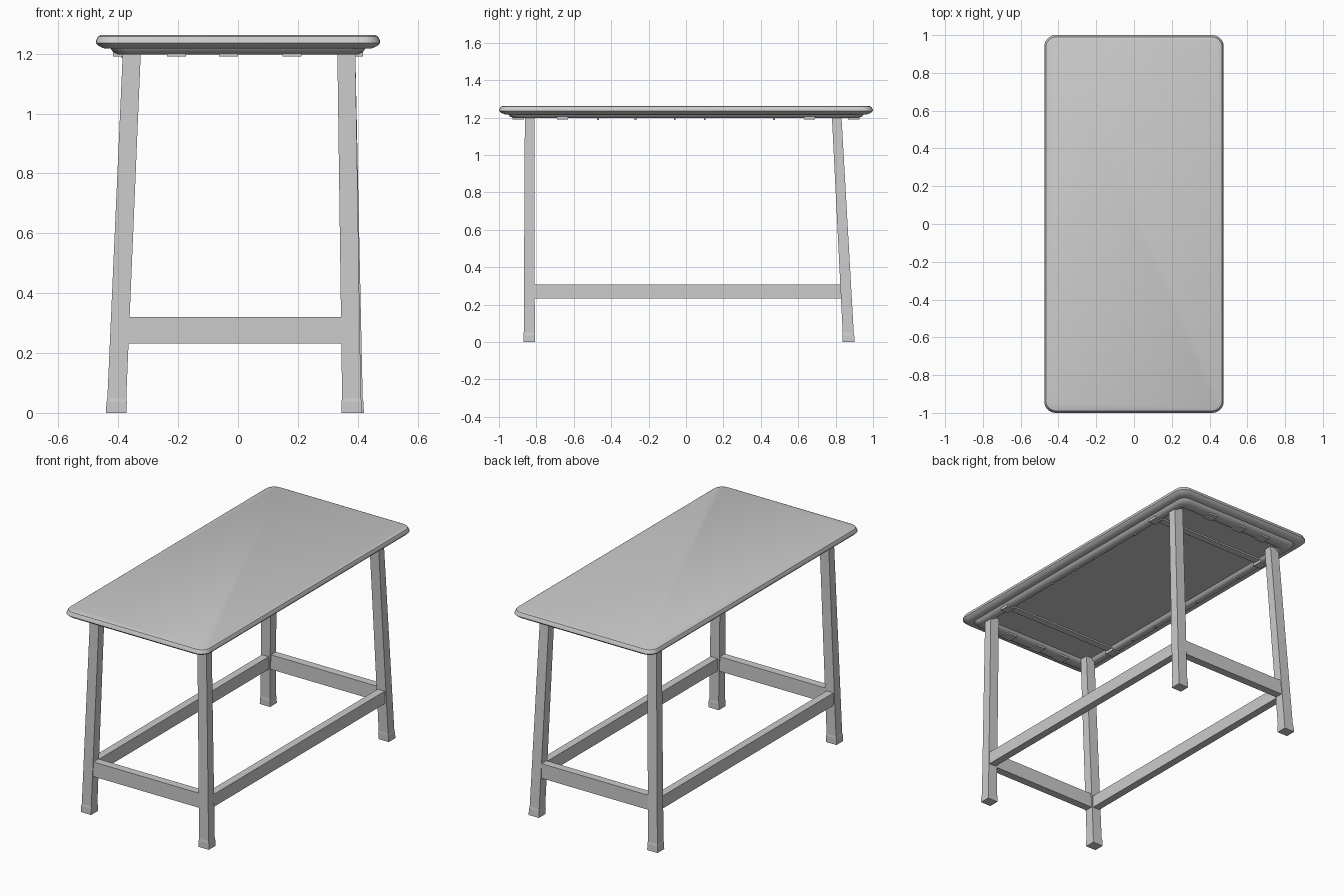
import bpy, bmesh, math

if "Cube" in bpy.data.objects:
    bpy.data.objects.remove(bpy.data.objects["Cube"])


def finish(name, bm, smooth=False):
    bmesh.ops.recalc_face_normals(bm, faces=bm.faces)
    me = bpy.data.meshes.new(name)
    bm.to_mesh(me)
    bm.free()
    ob = bpy.data.objects.new(name, me)
    bpy.context.collection.objects.link(ob)
    if smooth:
        bpy.ops.object.select_all(action='DESELECT')
        ob.select_set(True)
        bpy.context.view_layer.objects.active = ob
        bpy.ops.object.shade_smooth_by_angle(angle=math.radians(35))
    return ob


def loft(name, loops, smooth=False):
    """Skin a stack of equal-length point loops and cap both ends."""
    bm = bmesh.new()
    rings = [[bm.verts.new(p) for p in lp] for lp in loops]
    n = len(rings[0])
    for a, b in zip(rings, rings[1:]):
        for i in range(n):
            j = (i + 1) % n
            bm.faces.new((a[i], a[j], b[j], b[i]))
    bm.faces.new(rings[0])
    bm.faces.new(rings[-1])
    return finish(name, bm, smooth)


def rect(cx, cy, z, w, d):
    return [(cx + sx * w / 2, cy + sy * d / 2, z)
            for sx, sy in ((-1, -1), (1, -1), (1, 1), (-1, 1))]


def rounded(hx, hy, r, z, seg=6):
    pts = []
    for k, (sx, sy) in enumerate(((1, 1), (-1, 1), (-1, -1), (1, -1))):
        for i in range(seg + 1):
            a = math.pi / 2 * (k + i / seg)
            pts.append((sx * (hx - r) + r * math.cos(a),
                        sy * (hy - r) + r * math.sin(a), z))
    return pts


def box(name, x0, x1, y0, y1, z0, z1):
    cx, cy = (x0 + x1) / 2, (y0 + y1) / 2
    return loft(name, [rect(cx, cy, z, x1 - x0, y1 - y0) for z in (z0, z1)])


# Table top: bevelled slab with a moulded rim and recessed underside
profile = [(0.458, 0.980, 0.05, 1.262), (0.467, 0.990, 0.055, 1.258),
           (0.474, 0.998, 0.06, 1.244), (0.475, 1.000, 0.06, 1.236),
           (0.466, 0.990, 0.06, 1.226), (0.446, 0.968, 0.05, 1.217),
           (0.425, 0.950, 0.05, 1.217), (0.418, 0.942, 0.05, 1.206),
           (0.400, 0.915, 0.05, 1.197), (0.382, 0.880, 0.04, 1.197),
           (0.370, 0.865, 0.03, 1.203), (0.362, 0.855, 0.03, 1.216)]
loft("table_top", [rounded(*p) for p in profile], True)

# Legs: foot centre and top centre, with slightly flared feet
legs = {"front_left_leg": (-0.407, -0.838, -0.355, -0.836),
        "front_right_leg": (0.380, -0.838, 0.362, -0.836),
        "back_left_leg": (-0.407, 0.870, -0.355, 0.806),
        "back_right_leg": (0.386, 0.870, 0.362, 0.806)}
for name, (fx, fy, tx, ty) in legs.items():
    loops = []
    for z, w, d in ((0, 0.069, 0.064), (0.036, 0.068, 0.063),
                    (0.05, 0.063, 0.059), (1.225, 0.060, 0.051)):
        t = z / 1.2
        loops.append(rect(fx + (tx - fx) * t, fy + (ty - fy) * t, z, w, d))
    loft(name, loops)

# Stretchers between the legs
box("front_stretcher", -0.375, 0.36, -0.862, -0.814, 0.232, 0.32)
box("back_stretcher", -0.375, 0.36, 0.832, 0.88, 0.232, 0.32)
for name, x in (("left_stretcher", -0.396), ("right_stretcher", 0.380)):
    box(name, x - 0.023, x + 0.023, -0.825, 0.835, 0.232, 0.308)

# Underside braces with clips at their ends, and clips along the end rims
for s, side in ((-1, "front"), (1, "back")):
    y = 0.66 * s
    box(side + "_brace", -0.37, 0.37, y - 0.022, y + 0.022, 1.207, 1.22)
    for sx, lr in ((-1, "left"), (1, "right")):
        x = sx * 0.392
        box(f"{side}_{lr}_brace_clip", x - 0.025, x + 0.025,
            y - 0.03, y + 0.03, 1.191, 1.217)
    for i, x in enumerate((-0.205, -0.032, 0.18)):
        yc = 0.897 * s
        box(f"{side}_rim_clip_{i + 1}", x - 0.032, x + 0.032,
            yc - 0.03, yc + 0.03, 1.191, 1.215)

# Small pegs under the long rims
for sx, lr in ((-1, "left"), (1, "right")):
    for i, y in enumerate((-0.47, -0.27, -0.06, 0.10, 0.47)):
        x = sx * 0.385
        box(f"{lr}_peg_{i + 1}", x - 0.006, x + 0.006,
            y - 0.005, y + 0.005, 1.188, 1.2)
